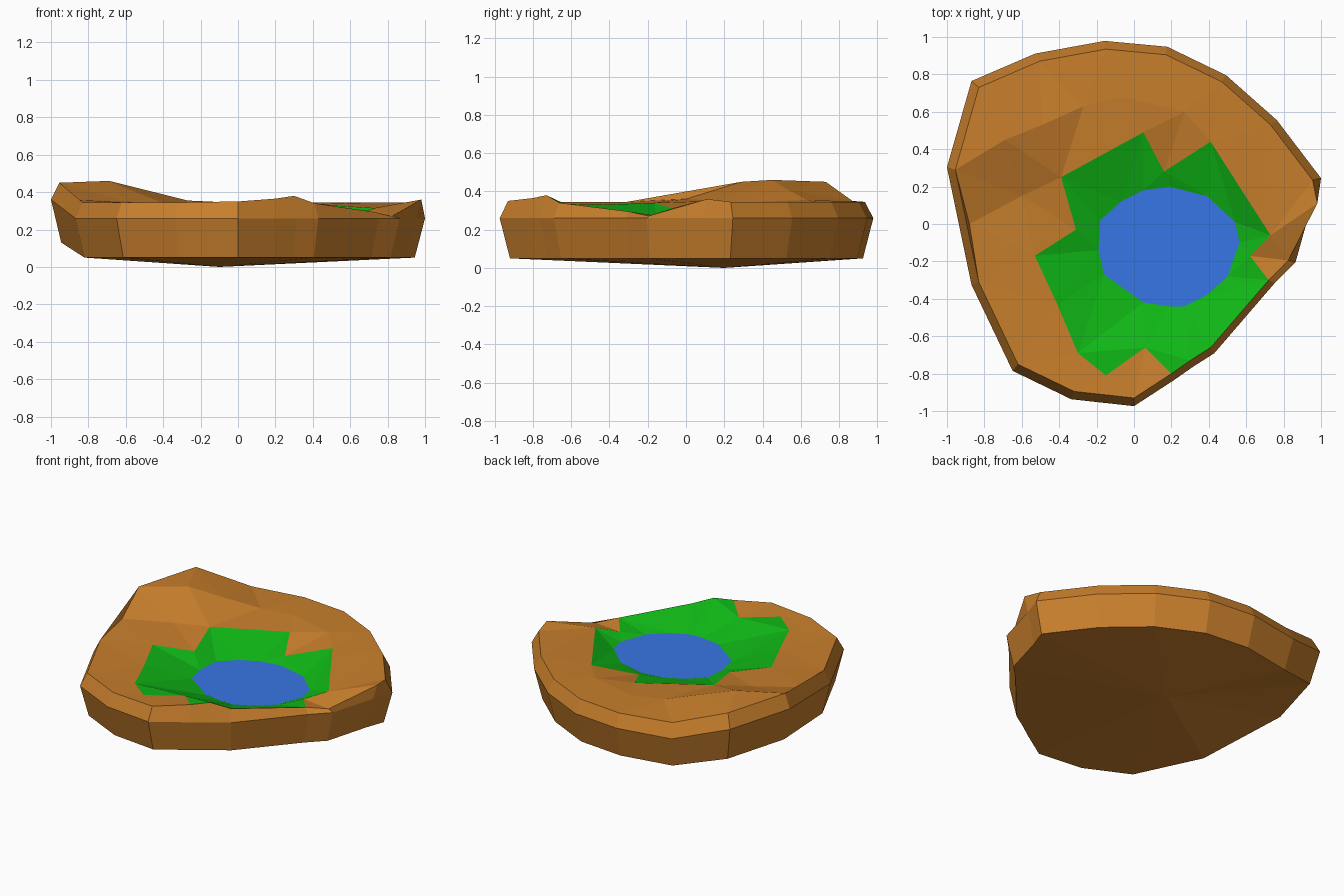
import bpy, bmesh
from mathutils import Vector
from mathutils.geometry import delaunay_2d_cdt

if "Cube" in bpy.data.objects:
    bpy.data.objects.remove(bpy.data.objects["Cube"])

WATER_Z = 0.245


def material(name, color):
    m = bpy.data.materials.new(name)
    m.diffuse_color = (*color, 1)
    m.use_nodes = True
    m.node_tree.nodes["Principled BSDF"].inputs["Base Color"].default_value = m.diffuse_color
    return m


def finish(bm, name, mats):
    bmesh.ops.recalc_face_normals(bm, faces=bm.faces)
    me = bpy.data.meshes.new(name)
    bm.to_mesh(me)
    bm.free()
    for m in mats:
        me.materials.append(m)
    ob = bpy.data.objects.new(name, me)
    bpy.context.collection.objects.link(ob)
    return ob


def inside(p, poly):
    hit = False
    for a, b in zip(poly, poly[1:] + poly[:1]):
        if (a[1] > p[1]) != (b[1] > p[1]):
            if p[0] < a[0] + (p[1] - a[1]) * (b[0] - a[0]) / (b[1] - a[1]):
                hit = not hit
    return hit


soil = material("soil", (0.58, 0.212, 0.025))
grass = material("grass", (0.005, 0.47, 0.008))
water = material("water", (0.038, 0.182, 0.78))

# Upper rim, counter-clockwise from the left
rim = [(-.955, .29, .45), (-.83, -.31, .345), (-.62, -.75, .345), (-.32, -.895, .345),
       (0, -.93, .35), (.20, -.80, .365), (.30, -.73, .38), (.41, -.66, .34),
       (.72, -.30, .295), (.825, -.195, .272), (.98, .11, .36), (.955, .234, .345),
       (.73, .53, .345), (.47, .76, .345), (.17, .905, .345), (-.15, .935, .345),
       (-.505, .87, .35), (-.83, .73, .45)]

# Grass outline, sharing part of the front right rim
lawn = [rim[5], rim[6], rim[7], rim[8], (.62, -.17, .275), (.73, -.06, .315),
        (.41, .44, .335), (.16, .28, .275), (.05, .49, .33), (-.39, .25, .34),
        (-.31, -.03, .30), (-.53, -.17, .34), (-.41, -.43, .33), (-.30, -.69, .335),
        (-.15, -.81, .34), (.06, -.66, .335)]

# Shoreline
shore = [(-.19, -.14), (-.16, -.27), (.05, -.42), (.19, -.44), (.27, -.44), (.39, -.38),
         (.50, -.28), (.565, -.10), (.54, .01), (.39, .15), (.19, .20), (.05, .18),
         (-.07, .12), (-.18, .02)]
shore = [(x, y, WATER_Z) for x, y in shore]

# Hill crest, hill foot, plateau and pond bed
spots = [(-.69, .45, .46), (-.49, .53, .41), (-.27, .63, .355), (-.60, .15, .35),
         (-.88, 0, .36), (.27, .60, .345), (-.06, .68, .345), (.19, -.12, .14)]

# Triangulate the ground with the outlines as fixed edges
pts = rim + lawn[4:] + shore + spots
index = {p: i for i, p in enumerate(pts)}
edges = [(index[a], index[b]) for loop in (rim, lawn, shore)
         for a, b in zip(loop, loop[1:] + loop[:1])]
out, _, faces, origin, _, _ = delaunay_2d_cdt(
    [Vector(p[:2]) for p in pts], edges, [], 1, 1e-5)
bm = bmesh.new()
verts = [bm.verts.new((v.x, v.y, pts[o[0]][2] if o else .33)) for v, o in zip(out, origin)]
top = [None] * len(rim)
for v, o in zip(verts, origin):
    for i in o:
        if i < len(rim):
            top[i] = v
for f in faces:
    face = bm.faces.new([verts[i] for i in f])
    face.material_index = int(inside(face.calc_center_median(), lawn))

# Bevelled upper band, side wall and shallow underside
mid, low = [], []
for x, y, z in rim:
    s = .97 if x == .98 else 1.047
    lift = z > .4
    mid.append(bm.verts.new((x * s, y * s, .36 if lift else min(.26, z - .01))))
    low.append(bm.verts.new((x * s * .945, y * s * .945, .13 if lift else .05)))
base = bm.verts.new((-.1, .2, 0))
for i in range(len(rim)):
    j = (i + 1) % len(rim)
    bm.faces.new((top[i], top[j], mid[j], mid[i]))
    bm.faces.new((mid[i], mid[j], low[j], low[i]))
    bm.faces.new((low[i], low[j], base))
finish(bm, "island_ground", [soil, grass])

# Pond surface
bm = bmesh.new()
bm.faces.new([bm.verts.new((x, y, z + .002)) for x, y, z in shore])
finish(bm, "pond_water", [water])
